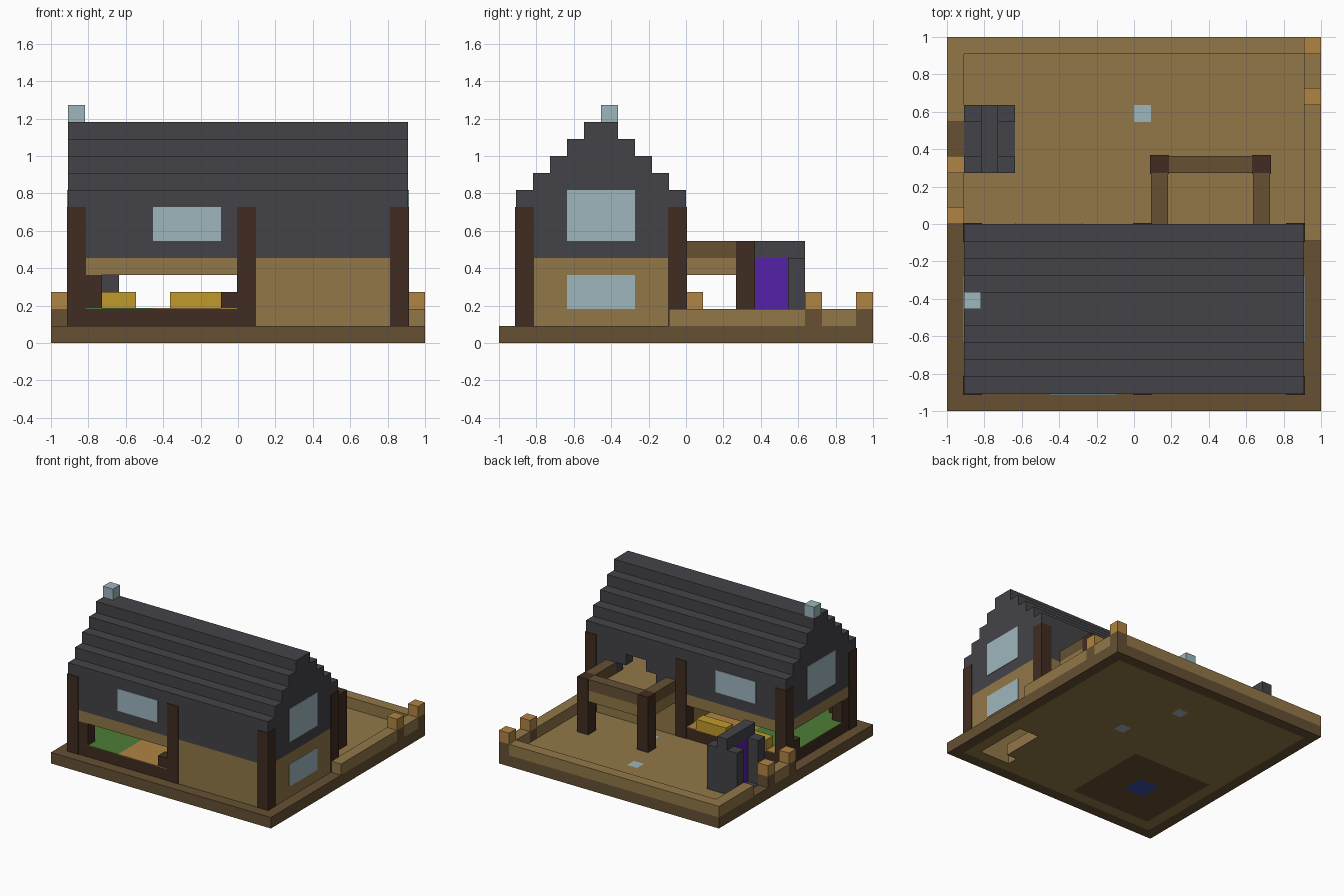
import bpy, bmesh
from mathutils import Vector

cube = bpy.data.objects.get("Cube")
if cube:
    bpy.data.objects.remove(cube)

U = 1 / 11      # one block
SKIN = 0.05     # plate thickness, in blocks


def material(name, code):
    def linear(c):
        c /= 255
        return c / 12.92 if c < 0.04045 else ((c + 0.055) / 1.055) ** 2.4
    color = [linear(int(code[i:i + 2], 16)) for i in (0, 2, 4)] + [1]
    m = bpy.data.materials.new(name)
    m.use_nodes = True
    m.diffuse_color = color
    m.node_tree.nodes["Principled BSDF"].inputs["Base Color"].default_value = color
    return m


tan = material("tan", "917748")
brown = material("brown", "665033")
dark = material("dark brown", "412c21")
slate = material("slate grey", "444348")
glass = material("pale glass", "9db6be")
orange = material("orange wood", "b08543")
yellow = material("yellow", "c09a2b")
purple = material("purple", "5521a8")
green = material("green", "4d7d35")
blue = material("blue", "3a50a8")


def finish(name, bm, mats):
    mesh = bpy.data.meshes.new(name)
    bm.to_mesh(mesh)
    bm.free()
    for m in mats:
        mesh.materials.append(m)
    ob = bpy.data.objects.new(name, mesh)
    bpy.context.collection.objects.link(ob)
    return ob


def box(name, mat, x, y, z, grow=0):
    """Box from (low, high) ranges in blocks; grow widens it sideways."""
    bm = bmesh.new()
    bmesh.ops.create_cube(bm, size=1)
    size = Vector((x[1] - x[0] + 2 * grow, y[1] - y[0] + 2 * grow, z[1] - z[0]))
    mid = Vector((sum(x), sum(y), sum(z))) / 2
    for v in bm.verts:
        v.co = (v.co * size + mid) * U
    return finish(name, bm, [mat])


# Ground slab: coloured block by block, open under the stairwell
def inside(p, x, y):
    return x[0] < p.x < x[1] and y[0] < p.y < y[1]


bm = bmesh.new()
bmesh.ops.create_grid(bm, x_segments=22, y_segments=22, size=1)
hole = []
for f in bm.faces:
    p = f.calc_center_median() / U
    if inside(p, (7, 9), (-9, -4)) or inside(p, (6, 7), (-9, -8)):
        hole.append(f)
    if inside(p, (-6, -4), (-6, -4)):
        f.material_index = 3
    elif inside(p, (0, 1), (6, 7)) or inside(p, (2, 3), (1, 2)):
        f.material_index = 2
    elif inside(p, (-9, -1), (-9, -1)) or max(abs(p.x), abs(p.y)) > 10:
        f.material_index = 1
bmesh.ops.delete(bm, geom=hole, context='FACES')
for v in bm.verts:
    v.co.z = U
slab = finish("ground_slab", bm, [tan, brown, glass, blue])
solid = slab.modifiers.new("thickness", 'SOLIDIFY')
solid.thickness = U
solid.offset = -1

# Yard kerb with capped posts
box("kerb_back", tan, (-11, 10), (10, 11), (1, 2))
box("kerb_left_front", tan, (10, 11), (-1, 7), (1, 2))
box("kerb_left_back", tan, (10, 11), (8, 10), (1, 2))
box("kerb_right_back", tan, (-11, -10), (6, 10), (1, 2))
box("kerb_right_front", tan, (-11, -10), (1, 3), (1, 2))
for x, y in ((10, 10), (10, 7), (-11, 3), (-11, 0)):
    box("kerb_post", brown, (x, x + 1), (y, y + 1), (1, 2))
    box("kerb_post_cap", orange, (x, x + 1), (y, y + 1), (2, 3))

# Ground storey: closed room on one side, open lounge on the other
box("room_front_wall", tan, (1, 10), (-10, -9), (1, 4))
box("room_back_wall", tan, (1, 10), (-1, 0), (1, 4))
box("room_side_wall", tan, (9, 10), (-9, -1), (1, 4))
box("room_partition", tan, (0, 1), (-9, -1), (1, 4))
box("lounge_floor", dark, (-10, 0), (-10, 0), (1, 2))
box("lounge_green_floor", green, (-10, -5), (-10, -1), (2, 2 + SKIN))
box("lounge_wood_floor", orange, (-5, 0), (-10, -1), (2, 2 + SKIN))
box("lounge_wood_threshold", orange, (-9, 0), (-1, 0), (2, 2 + SKIN))
box("front_brace_tall", dark, (-9, -8), (-10, -9), (2, 4))
box("front_brace_short", dark, (-1, 0), (-10, -9), (2, 3))
box("side_brace_tall", dark, (-10, -9), (-9, -8), (2, 4))
box("side_brace_short", dark, (-10, -9), (-2, -1), (2, 3))
box("bench_long", yellow, (-4, -1), (-1, 0), (2, 3))
box("bench_short", yellow, (-8, -6), (-1, 0), (2, 3))
box("upper_floor", tan, (-10, 10), (-10, 0), (4, 5))

# Upper storey, with a stepped doorway onto the balcony
box("upper_front_wall", slate, (-10, 10), (-10, -9), (5, 9))
for x in (-10, 9):
    box("upper_side_wall", slate, (x, x + 1), (-9, -1), (5, 9))
for x, z in (((-10, 3), 5), ((3, 4), 6), ((4, 6), 7), ((6, 7), 6), ((7, 10), 5)):
    box("upper_back_wall", slate, x, (-1, 0), (z, 9))

# Stepped roof and chimney
for i in range(4):
    box("roof_step", slate, (-10, 10), (-9 + i, -1 - i), (9 + i, 10 + i))
box("chimney", glass, (-10, -9), (-5, -4), (13, 14))

# Timber posts, slightly proud of the walls
for x in (-10, 0, 9):
    for y in (-10, -1):
        box("timber_post", dark, (x, x + 1), (y, y + 1), (1, 8), grow=SKIN)

# Windows
box("front_window", glass, (-5, -1), (-10 - SKIN, -10), (6, 8))
box("back_window", glass, (-7, -3), (0, SKIN), (6, 8))
for x in (-10 - SKIN, 10):
    box("gable_window", glass, (x, x + SKIN), (-7, -3), (6, 9))
box("room_side_window", glass, (10, 10 + SKIN), (-7, -3), (2, 4))

# Balcony
box("balcony_deck", tan, (1, 8), (0, 4), (4, 5))
for x in (1, 7):
    box("balcony_side_rail", brown, (x, x + 1), (0, 3), (5, 6))
    box("balcony_post", dark, (x, x + 1), (3, 4), (1, 6), grow=SKIN)
box("balcony_back_rail", brown, (2, 7), (3, 4), (5, 6))

# Gateway with a glowing panel
for y in (3, 6):
    box("gate_frame_side", slate, (-9, -8), (y, y + 1), (1, 5))
    for x in (-10, -8):
        box("gate_pillar", slate, (x, x + 1), (y, y + 1), (1, 5))
box("gate_lintel", slate, (-9, -8), (3, 7), (5, 6))
box("gate_panel", purple, (-9, -8), (4, 6), (1, 5))
box("gate_paving", slate, (-10, -7), (4, 6), (1, 1 + SKIN))
